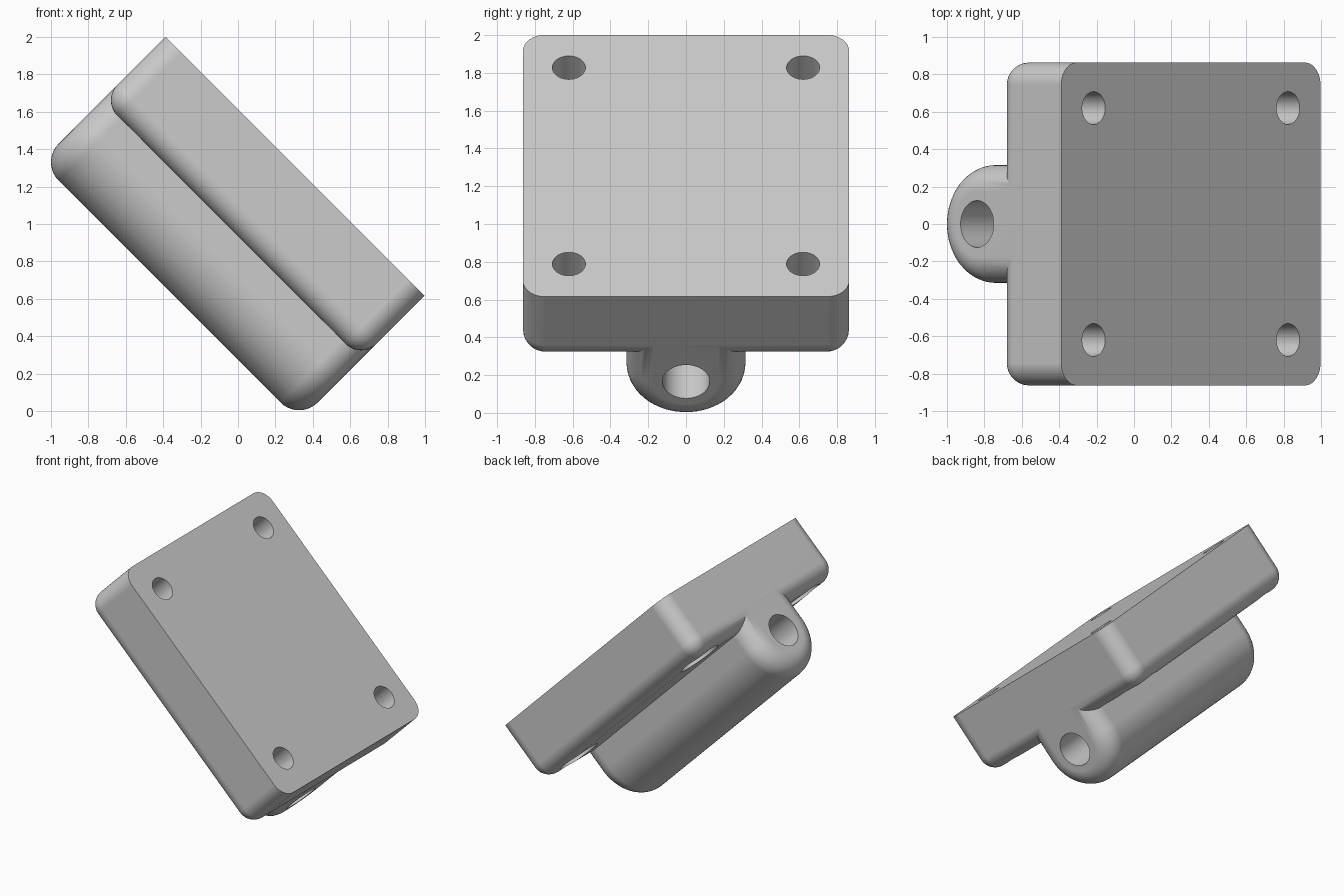
import bpy, bmesh, math
from mathutils import Matrix, Vector

if "Cube" in bpy.data.objects:
    bpy.data.objects.remove(bpy.data.objects["Cube"], do_unlink=True)

# Working frame: x along the plate, y across it, z along its normal
U0, U1 = -1.69, 0.27          # ends of plate and barrel
W0, W1 = 0.66, 1.14           # underside and mounting face
HALF_Y = 0.863
ROUND = 0.118
TILT = Matrix.Rotation(math.radians(45), 4, 'Y')

grey = bpy.data.materials.new("light grey")
grey.use_nodes = True
colour = (0.6, 0.6, 0.6, 1)
grey.diffuse_color = colour
grey.node_tree.nodes["Principled BSDF"].inputs["Base Color"].default_value = colour


def make_object(name, bm):
    bmesh.ops.recalc_face_normals(bm, faces=bm.faces)
    mesh = bpy.data.meshes.new(name)
    bm.to_mesh(mesh)
    bm.free()
    mesh.transform(TILT)
    mesh.materials.append(grey)
    obj = bpy.data.objects.new(name, mesh)
    bpy.context.collection.objects.link(obj)
    return obj


def cylinder(name, centre, radius, depth, along_x=False):
    bm = bmesh.new()
    matrix = Matrix.Translation(centre)
    if along_x:
        matrix = matrix @ Matrix.Rotation(math.radians(90), 4, 'Y')
    bmesh.ops.create_cone(bm, cap_ends=True, segments=48, radius1=radius,
                          radius2=radius, depth=depth, matrix=matrix)
    return make_object(name, bm)


def combine(target, other, operation):
    mod = target.modifiers.new(operation, 'BOOLEAN')
    mod.operation = operation
    mod.solver = 'EXACT'
    mod.object = other
    bpy.context.view_layer.objects.active = target
    bpy.ops.object.modifier_apply(modifier=mod.name)
    bpy.data.objects.remove(other, do_unlink=True)


# Mounting plate: rounded corners and underside, sharp mounting face
bm = bmesh.new()
size = Matrix.Diagonal((U1 - U0, 2 * HALF_Y, W1 - W0, 1))
centre = Vector(((U0 + U1) / 2, 0, (W0 + W1) / 2))
bmesh.ops.create_cube(bm, size=1, matrix=Matrix.Translation(centre) @ size)
soft = [e for e in bm.edges if min(v.co.z for v in e.verts) < W0 + 0.01]
bmesh.ops.bevel(bm, geom=soft, offset=ROUND, segments=10, profile=0.5,
                affect='EDGES', clamp_overlap=True)
body = make_object("mounting_block", bm)

# Barrel under the plate: U-shaped section lofted with rounded ends
BARREL_R, BARREL_W, BARREL_ROUND, STEPS = 0.315, 0.508, 0.14, 10
stations = []
for i in range(STEPS + 1):
    a = math.pi / 2 * i / STEPS
    stations.append((U0 + 0.001 + BARREL_ROUND * (1 - math.sin(a)),
                     BARREL_ROUND * (1 - math.cos(a))))
stations = stations[::-1]
stations += [(U0 + U1 - u, inset) for u, inset in reversed(stations)]

bm = bmesh.new()
rings = []
for u, inset in stations:
    r = BARREL_R - inset
    section = [(-r, 0.85)]
    for k in range(41):
        a = math.pi * (1 + k / 40)
        section.append((r * math.cos(a), BARREL_W + r * math.sin(a)))
    section.append((r, 0.85))
    rings.append([bm.verts.new((u, y, w)) for y, w in section])
for a, b in zip(rings, rings[1:]):
    n = len(a)
    for j in range(n):
        bm.faces.new((a[j], a[(j + 1) % n], b[(j + 1) % n], b[j]))
bm.faces.new(rings[0])
bm.faces.new(rings[-1])
# The two end stations lie flat, so the order above runs end to end
combine(body, make_object("barrel", bm), 'UNION')

# Bore through the barrel
mid = (U0 + U1) / 2
combine(body, cylinder("bore_cutter", (mid, 0, 0.503), 0.125, 3, True), 'DIFFERENCE')

# Four screw holes, counterbored from the underside
for u in (U0 + 0.245, U1 - 0.245):
    for y in (-0.62, 0.62):
        combine(body, cylinder("screw_cutter", (u, y, 0.9), 0.0875, 1), 'DIFFERENCE')
        combine(body, cylinder("head_cutter", (u, y, W0), 0.16, 0.32), 'DIFFERENCE')

# Smooth rounds, flat faces kept flat
bpy.ops.object.select_all(action='DESELECT')
body.select_set(True)
bpy.context.view_layer.objects.active = body
bpy.ops.object.shade_smooth_by_angle(angle=math.radians(30))
flat = body.modifiers.new("flat_faces", 'WEIGHTED_NORMAL')
flat.keep_sharp = True
